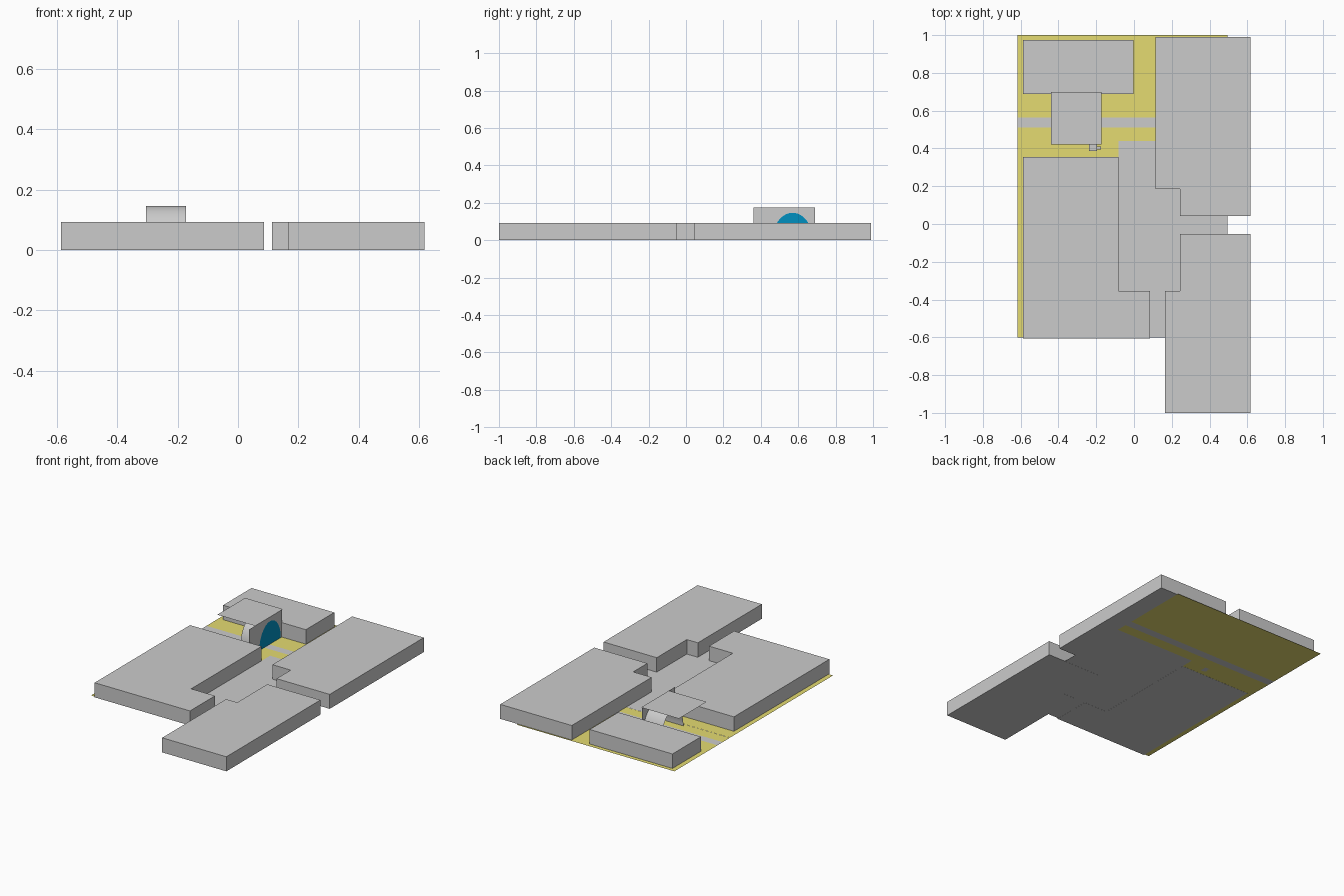
import bpy, bmesh, math

if "Cube" in bpy.data.objects:
    bpy.data.objects.remove(bpy.data.objects["Cube"])

def material(name, color):
    m = bpy.data.materials.new(name)
    m.diffuse_color = (*color, 1)
    m.use_nodes = True
    m.node_tree.nodes["Principled BSDF"].inputs["Base Color"].default_value = m.diffuse_color
    return m

GREY = material("plain grey", (0.60, 0.60, 0.60))
YELLOW = material("sand yellow", (0.78, 0.71, 0.165))
BLUE = material("deep blue", (0.0, 0.28, 0.53))

def finish(name, bm, mat):
    me = bpy.data.meshes.new(name)
    bm.to_mesh(me)
    bm.free()
    me.materials.append(mat)
    ob = bpy.data.objects.new(name, me)
    bpy.context.collection.objects.link(ob)
    return ob

def sheet(name, points, mat):
    """One flat face through 3D points."""
    bm = bmesh.new()
    bm.faces.new([bm.verts.new(p) for p in points])
    return finish(name, bm, mat)

def floor(name, x0, x1, y0, y1, z, mat):
    return sheet(name, [(x0, y0, z), (x1, y0, z), (x1, y1, z), (x0, y1, z)], mat)

def block(name, plan, height, base=0.0):
    """Closed solid: a floor plan raised from base to height."""
    bm = bmesh.new()
    face = bm.faces.new([bm.verts.new((x, y, base)) for x, y in plan])
    out = bmesh.ops.extrude_face_region(bm, geom=[face], use_keep_orig=True)
    moved = [v for v in out["geom"] if isinstance(v, bmesh.types.BMVert)]
    bmesh.ops.translate(bm, verts=moved, vec=(0, 0, height - base))
    bmesh.ops.recalc_face_normals(bm, faces=bm.faces)
    return finish(name, bm, GREY)

def rect(x0, x1, y0, y1):
    return [(x0, y0), (x1, y0), (x1, y1), (x0, y1)]

# Ground: yellow lots, grey paving and a thin cross street
G = 0.0006
floor("back_lot", -0.618, 0.495, 0.565, 1.0, 0, YELLOW)
floor("cross_street", -0.618, 0.495, 0.512, 0.565, 0, GREY)
floor("verge", -0.618, 0.495, 0.44, 0.512, 0, YELLOW)
floor("left_lot", -0.618, -0.082, -0.6, 0.44, G, YELLOW)
floor("paving", -0.082, 0.495, -0.6, 0.44, G, GREY)

# City blocks
H = 0.093
block("back_left_block", rect(-0.587, -0.003, 0.688, 0.975), H, G)
block("left_block", [(-0.587, -0.607), (0.086, -0.607), (0.086, -0.355),
                     (-0.082, -0.355), (-0.082, 0.355), (-0.587, 0.355)], H)
block("back_right_block", [(0.243, 0.042), (0.618, 0.042), (0.618, 0.99),
                           (0.113, 0.99), (0.113, 0.185), (0.243, 0.185)], H, G)
block("front_right_block", [(0.165, -1.0), (0.618, -1.0), (0.618, -0.052),
                            (0.243, -0.052), (0.243, -0.355), (0.165, -0.355)], H)

# Open barrel vault under the canopy
def arch(x, n=24):
    return [(x, 0.57 + 0.108 * math.cos(math.pi * i / n),
             G + 0.146 * math.sin(math.pi * i / n)) for i in range(n + 1)]

WALL = -0.173
bm = bmesh.new()
near, far = ([bm.verts.new(p) for p in arch(x)] for x in (WALL, -0.305))
for i in range(len(near) - 1):
    bm.faces.new((near[i], near[i + 1], far[i + 1], far[i]))
vault = finish("barrel_vault", bm, GREY)
bpy.context.view_layer.objects.active = vault
vault.select_set(True)
bpy.ops.object.shade_smooth_by_angle(angle=math.radians(35))

# Thin end wall with the blue arch set into it, and the flat canopy
sheet("blue_arch", arch(WALL), BLUE)
sheet("end_wall", [(WALL, 0.69, G), (WALL, 0.69, 0.174), (WALL, 0.36, 0.174),
                   (WALL, 0.36, G)] + arch(WALL)[::-1], GREY)
floor("canopy", -0.44, WALL, 0.42, 0.70, 0.174, GREY)

# Small kiosk beside the end wall
block("kiosk", rect(-0.238, -0.197, 0.387, 0.43), 0.05, G)
block("kiosk_link", rect(-0.197, -0.174, 0.395, 0.41), 0.04, G)
